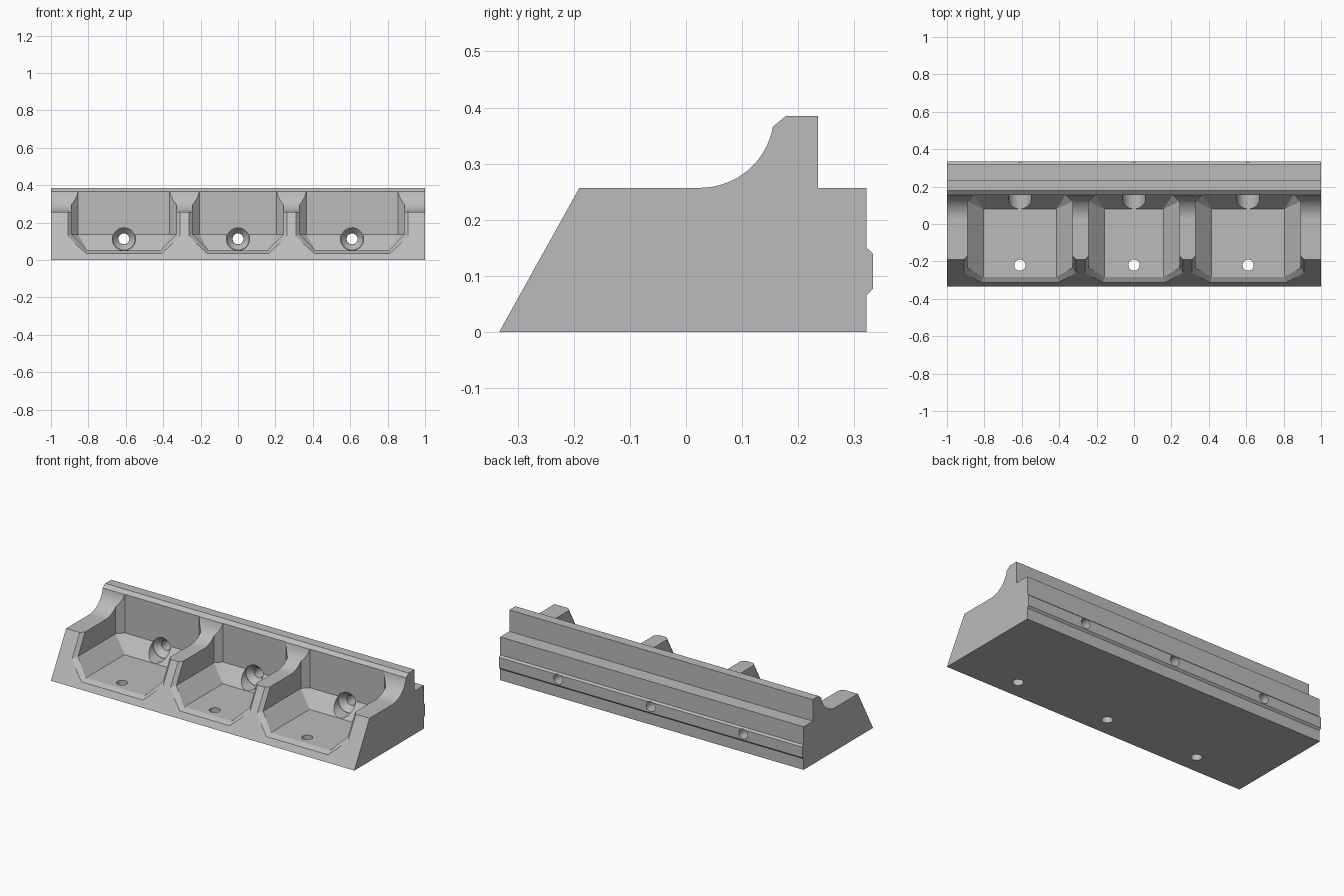
import bpy, bmesh, math
from mathutils import Matrix

cube = bpy.data.objects.get("Cube")
if cube:
    bpy.data.objects.remove(cube, do_unlink=True)

grey = bpy.data.materials.new("light grey")
grey.use_nodes = True
COLOR = (0.5, 0.5, 0.5, 1)
grey.diffuse_color = COLOR
grey.node_tree.nodes["Principled BSDF"].inputs["Base Color"].default_value = COLOR


def make_object(name, bm):
    bmesh.ops.recalc_face_normals(bm, faces=bm.faces[:])
    mesh = bpy.data.meshes.new(name)
    bm.to_mesh(mesh)
    bm.free()
    mesh.materials.append(grey)
    obj = bpy.data.objects.new(name, mesh)
    bpy.context.collection.objects.link(obj)
    return obj


def hull(name, points):
    bm = bmesh.new()
    for p in points:
        bm.verts.new(p)
    result = bmesh.ops.convex_hull(bm, input=bm.verts[:])
    loose = {v for v in result["geom_interior"] if isinstance(v, bmesh.types.BMVert)}
    bmesh.ops.delete(bm, geom=list(loose), context='VERTS')
    bmesh.ops.dissolve_limit(bm, angle_limit=0.01, verts=bm.verts[:], edges=bm.edges[:])
    return make_object(name, bm)


def drill(name, center, r1, r2, length, along_y):
    bm = bmesh.new()
    turn = Matrix.Rotation(-math.pi / 2, 4, 'X') if along_y else Matrix()
    bmesh.ops.create_cone(bm, cap_ends=True, segments=40, radius1=r1, radius2=r2,
                          depth=length, matrix=Matrix.Translation(center) @ turn)
    return make_object(name, bm)


def cut(target, cutter):
    mod = target.modifiers.new("cut", 'BOOLEAN')
    mod.operation = 'DIFFERENCE'
    mod.solver = 'EXACT'
    mod.object = cutter
    bpy.context.view_layer.objects.active = target
    bpy.ops.object.modifier_apply(modifier=mod.name)
    bpy.data.objects.remove(cutter, do_unlink=True)


# Body: side profile with a cove and a back rail, extruded along x
R = 0.132
cove = [(0.025 + R * math.sin(math.radians(a)), 0.257 + R * (1 - math.cos(math.radians(a))))
        for a in range(0, 81, 5)]
profile = [(-0.333, 0), (-0.19, 0.257)] + cove + [
    (0.178, 0.385), (0.235, 0.385), (0.235, 0.257), (0.322, 0.257), (0.322, 0.15),
    (0.333, 0.14), (0.333, 0.077), (0.322, 0.066), (0.322, 0)]
bm = bmesh.new()
face = bm.faces.new([bm.verts.new((-1, y, z)) for y, z in profile])
extruded = bmesh.ops.extrude_face_region(bm, geom=[face])
bmesh.ops.translate(bm, vec=(2, 0, 0),
                    verts=[v for v in extruded["geom"] if isinstance(v, bmesh.types.BMVert)])
body = make_object("bin_rack_body", bm)

FLOOR, KNEE, CHAMFER, BACK = 0.05, 0.137, 0.085, 0.156


def slope_y(z):
    return -0.333 + 0.556 * z


for cx, w in ((-0.61, 0.28), (0, 0.242), (0.61, 0.28)):
    # Pocket with chamfered floor edges and back corners
    pts = []
    for s in (-1, 1):
        pts += [(cx + s * (w - CHAMFER), y, FLOOR) for y in (-0.5, 0.08)]
        for z in (KNEE, 0.6):
            pts += [(cx + s * w, -0.5, z), (cx + s * w, 0.12, z),
                    (cx + s * (w - 0.035), BACK, z)]
    cut(body, hull("pocket_cutter", pts))

    # Flared lip around the front opening
    pts = []
    for off, dy in ((0, 0.022), (0.04, -0.022)):
        for s in (-1, 1):
            for x, z in ((w + off, 0.3), (w + off, KNEE - off * 0.4),
                         (w - CHAMFER + off * 0.4, FLOOR - off * 0.7)):
                pts.append((cx + s * x, slope_y(z) + dy, z))
    cut(body, hull("lip_cutter", pts))

    # Screw recess, back hole and floor drain hole
    cut(body, drill("recess_cutter", (cx, 0.085, 0.113), 0.062, 0.062, 0.15, True))
    cut(body, drill("countersink_cutter", (cx, 0.176, 0.113), 0.0615, 0.03, 0.036, True))
    cut(body, drill("back_hole_cutter", (cx, 0.26, 0.113), 0.029, 0.029, 0.3, True))
    cut(body, drill("floor_hole_cutter", (cx, -0.22, 0.03), 0.03, 0.03, 0.2, False))

# Smooth cove and holes, sharp elsewhere
for o in bpy.context.selected_objects:
    o.select_set(False)
body.select_set(True)
bpy.context.view_layer.objects.active = body
bpy.ops.object.shade_smooth_by_angle(angle=math.radians(20))
